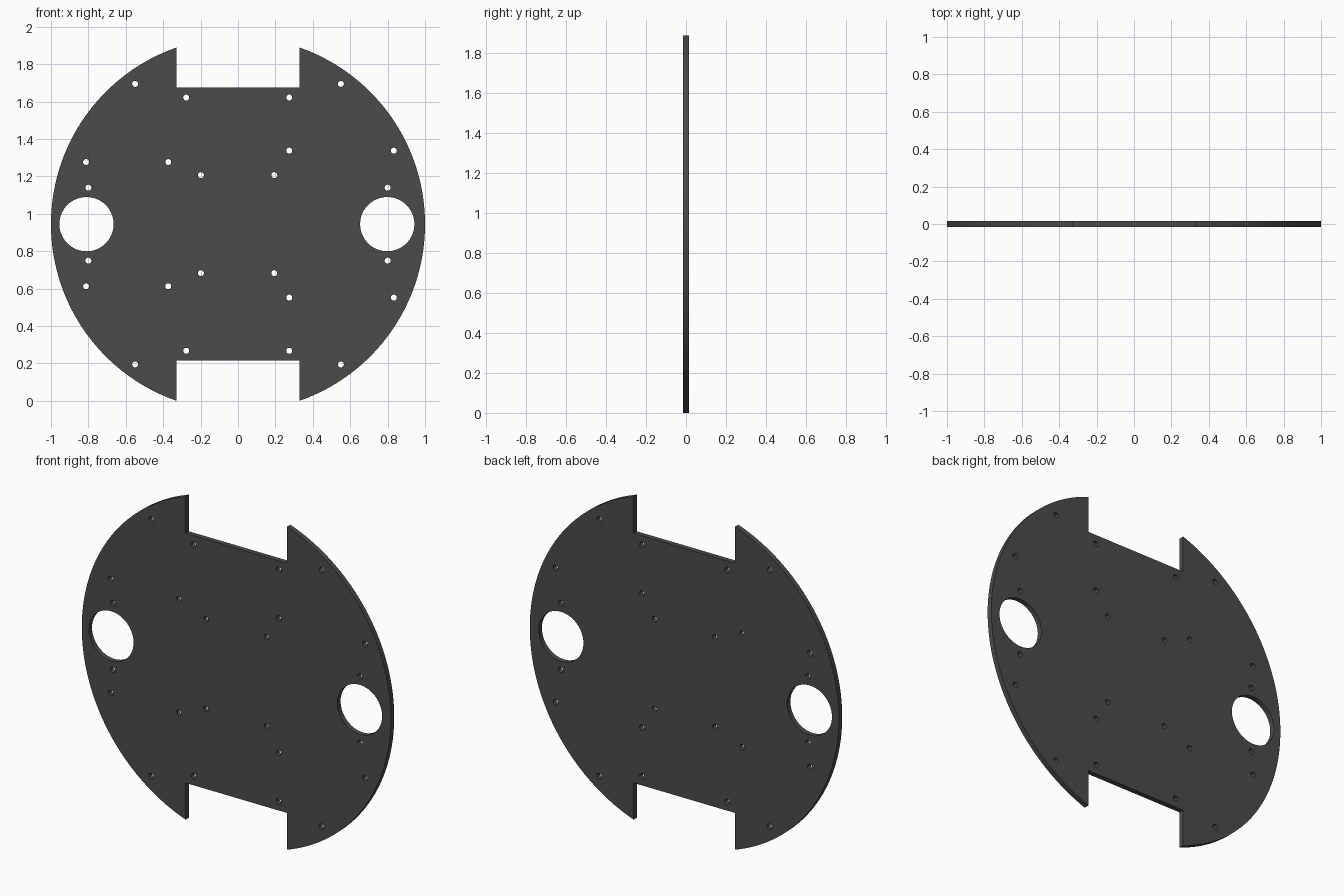
import bpy, bmesh
from math import sin, cos, asin, pi
from mathutils import Matrix

if "Cube" in bpy.data.objects:
    bpy.data.objects.remove(bpy.data.objects["Cube"])

RADIUS, HALF_THICK = 1.0, 0.015
SLOT_X, SLOT_Z = 0.328, 0.73          # notch half width, notch floor from centre
CENTRE_Z = (RADIUS ** 2 - SLOT_X ** 2) ** 0.5

curve = bpy.data.curves.new("base_plate", "CURVE")
curve.dimensions = "2D"
curve.fill_mode = "BOTH"
curve.extrude = HALF_THICK


def add_loop(points):
    s = curve.splines.new("POLY")
    s.points.add(len(points) - 1)
    for p, (x, y) in zip(s.points, points):
        p.co = (x, y, 0, 1)
    s.use_cyclic_u = True


def add_hole(x, z, r, n):
    add_loop([(x + r * cos(2 * pi * i / n), z + r * sin(2 * pi * i / n)) for i in range(n)])


# Outline: two side arcs joined by the notch floors
N = 72
a = pi / 2 - asin(SLOT_X / RADIUS)
arc = [(RADIUS * cos(-a + 2 * a * i / N), RADIUS * sin(-a + 2 * a * i / N)) for i in range(N + 1)]
right = [(SLOT_X, -SLOT_Z)] + arc + [(SLOT_X, SLOT_Z)]
add_loop(right + [(-x, -z) for x, z in right])

# Wheel holes
for x in (-0.81, 0.798):
    add_hole(x, 0, 0.145, 64)

# Screw holes, mirrored top to bottom
for x, z in [(-0.55, 0.75), (0.55, 0.75), (-0.277, 0.677), (0.274, 0.677),
             (0.274, 0.393), (0.833, 0.393), (-0.812, 0.332), (-0.373, 0.332),
             (-0.198, 0.262), (0.194, 0.262), (-0.80, 0.195), (0.80, 0.195)]:
    for side in (1, -1):
        add_hole(x, side * z, 0.016, 24)

# Convert to a welded mesh standing upright
plate = bpy.data.objects.new("base_plate", curve)
bpy.context.collection.objects.link(plate)
bpy.context.view_layer.objects.active = plate
plate.select_set(True)
bpy.ops.object.convert(target="MESH")
plate = bpy.context.object
bm = bmesh.new()
bm.from_mesh(plate.data)
bmesh.ops.remove_doubles(bm, verts=bm.verts, dist=1e-5)
bmesh.ops.recalc_face_normals(bm, faces=bm.faces)
bm.transform(Matrix.Translation((0, 0, CENTRE_Z)) @ Matrix.Rotation(pi / 2, 4, "X"))
bm.to_mesh(plate.data)
bm.free()
bpy.ops.object.shade_smooth_by_angle()

mat = bpy.data.materials.new("dark_plastic")
mat.diffuse_color = (0.07, 0.07, 0.07, 1)
mat.use_nodes = True
mat.node_tree.nodes["Principled BSDF"].inputs["Base Color"].default_value = mat.diffuse_color
plate.data.materials.clear()
plate.data.materials.append(mat)
